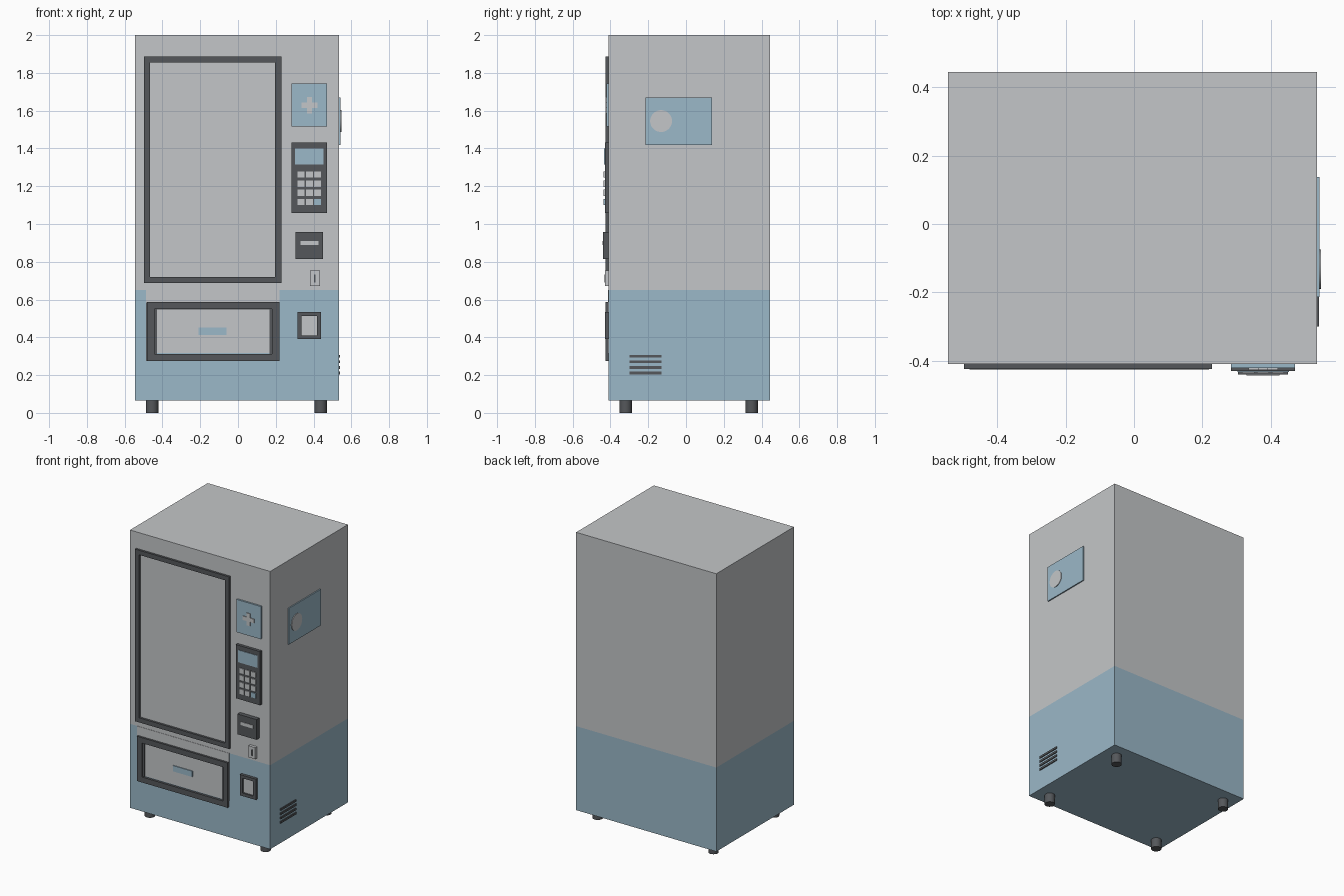
import bpy
import bmesh
from math import pi
from mathutils import Matrix, Vector

cube = bpy.data.objects.get("Cube")
if cube:
    bpy.data.objects.remove(cube, do_unlink=True)


def material(name, rgb):
    m = bpy.data.materials.new(name)
    m.use_nodes = True
    m.diffuse_color = (*rgb, 1)
    m.node_tree.nodes["Principled BSDF"].inputs["Base Color"].default_value = (*rgb, 1)
    return m


GREY = material("light grey", (0.55, 0.565, 0.58))
BLUE = material("soft blue", (0.328, 0.479, 0.578))
DARK = material("charcoal", (0.09, 0.096, 0.104))

X0, X1 = -0.545, 0.535     # cabinet sides
FRONT, BACK = -0.41, 0.445
BASE, SPLIT, TOP = 0.065, 0.65, 2.0


def finish(name, bm, *mats):
    mesh = bpy.data.meshes.new(name)
    bmesh.ops.recalc_face_normals(bm, faces=bm.faces)
    bm.to_mesh(mesh)
    bm.free()
    for m in mats:
        mesh.materials.append(m)
    ob = bpy.data.objects.new(name, mesh)
    bpy.context.collection.objects.link(ob)
    return ob


def add_box(bm, lo, hi):
    lo, hi = Vector(lo), Vector(hi)
    mat = Matrix.Translation((lo + hi) / 2) @ Matrix.Diagonal((*(hi - lo), 1))
    bmesh.ops.create_cube(bm, size=1, matrix=mat)


def front_plate(name, mat, x0, x1, z0, z1, out, back=FRONT):
    """Box on the front, reaching from back to the distance out before the cabinet."""
    bm = bmesh.new()
    add_box(bm, (x0, FRONT - out, z0), (x1, back, z1))
    return finish(name, bm, mat)


def front_frame(name, mat, x0, x1, z0, z1, width, out):
    """Rectangular ring on the front."""
    bm = bmesh.new()
    y = FRONT - out
    outer = [(x0, z0), (x1, z0), (x1, z1), (x0, z1)]
    inner = [(x0 + width, z0 + width), (x1 - width, z0 + width),
             (x1 - width, z1 - width), (x0 + width, z1 - width)]
    a = [bm.verts.new((x, y, z)) for x, z in outer]
    b = [bm.verts.new((x, y, z)) for x, z in inner]
    ring = [bm.faces.new((a[i], a[i - 3], b[i - 3], b[i])) for i in range(4)]
    ext = bmesh.ops.extrude_face_region(bm, geom=ring, use_keep_orig=True)
    moved = [v for v in ext["geom"] if isinstance(v, bmesh.types.BMVert)]
    bmesh.ops.translate(bm, verts=moved, vec=(0, out, 0))
    return finish(name, bm, mat)


def cylinder(name, mat, centre, radius, depth, sides, rot=Matrix()):
    bm = bmesh.new()
    bmesh.ops.create_cone(bm, cap_ends=True, segments=sides, radius1=radius,
                          radius2=radius, depth=depth,
                          matrix=Matrix.Translation(centre) @ rot)
    ob = finish(name, bm, mat)
    bpy.ops.object.select_all(action="DESELECT")
    ob.select_set(True)
    bpy.context.view_layer.objects.active = ob
    bpy.ops.object.shade_smooth_by_angle()
    return ob


# Cabinet, cut at the colour line
bm = bmesh.new()
add_box(bm, (X0, FRONT, BASE), (X1, BACK, TOP))
bmesh.ops.bisect_plane(bm, geom=bm.verts[:] + bm.edges[:] + bm.faces[:],
                       plane_co=(0, 0, SPLIT), plane_no=(0, 0, 1))
for f in bm.faces:
    f.material_index = int(f.calc_center_median().z < SPLIT)
finish("cabinet", bm, GREY, BLUE)

# Feet
for side, x in (("right", -0.455), ("left", 0.437)):
    for end, y in (("front", -0.32), ("back", 0.347)):
        cylinder(f"{end}_{side}_foot", DARK, (x, y, 0.035), 0.033, 0.07, 20)

# Display window and collection hatch
front_frame("window_frame", DARK, -0.497, 0.229, 0.687, 1.886, 0.032, 0.015)
front_plate("hatch_panel", GREY, -0.488, 0.22, 0.318, SPLIT, 0.002)
front_frame("hatch_frame", DARK, -0.481, 0.219, 0.275, 0.587, 0.038, 0.016)
front_frame("hatch_inner_frame", DARK, -0.444, 0.182, 0.298, 0.562, 0.014, 0.006)
front_plate("hatch_side_strip", DARK, -0.488, -0.48, 0.275, 0.585, 0.005)
front_plate("hatch_handle", BLUE, -0.21, -0.06, 0.412, 0.452, 0.008)

# Sign with a cross
front_plate("sign", BLUE, 0.284, 0.471, 1.515, 1.743, 0.012)
for name, w, h in (("cross_bar", 0.043, 0.014), ("cross_post", 0.014, 0.043)):
    front_plate(name, GREY, 0.378 - w, 0.378 + w, 1.629 - h, 1.629 + h, 0.017)

# Keypad
front_plate("keypad", DARK, 0.284, 0.471, 1.058, 1.432, 0.02)
front_plate("keypad_screen", BLUE, 0.303, 0.453, 1.315, 1.4, 0.023)
for row in range(4):
    for col in range(3):
        x, z = 0.334 + col * 0.0438, 1.262 - row * 0.0485
        last = row == 3 and col == 2
        front_plate(f"key_{row}_{col}", BLUE if last else GREY,
                    x - 0.018, x + 0.018, z - 0.017, z + 0.017, 0.026)

# Payment parts
front_plate("note_reader", DARK, 0.304, 0.451, 0.816, 0.957, 0.03)
front_plate("note_slot", GREY, 0.33, 0.426, 0.888, 0.911, 0.033)
front_plate("coin_plate", GREY, 0.381, 0.434, 0.673, 0.753, 0.02)
front_plate("coin_slot", DARK, 0.403, 0.411, 0.69, 0.733, 0.022)
front_frame("change_cup_frame", DARK, 0.315, 0.439, 0.39, 0.535, 0.021, 0.02)
front_plate("change_cup_flap", GREY, 0.333, 0.421, 0.408, 0.517, 0.008)

# Side panel with a disc, and vent slats
bm = bmesh.new()
add_box(bm, (X1, -0.214, 1.418), (X1 + 0.008, 0.138, 1.67))
finish("side_panel", bm, BLUE)
cylinder("side_disc", GREY, (X1 + 0.006, -0.132, 1.545), 0.058, 0.012, 32,
         Matrix.Rotation(pi / 2, 4, "Y"))
for i in range(4):
    z = 0.211 + i * 0.0295
    bm = bmesh.new()
    add_box(bm, (X1, -0.3, z - 0.007), (X1 + 0.006, -0.13, z + 0.007))
    finish(f"vent_slat_{i}", bm, DARK)
